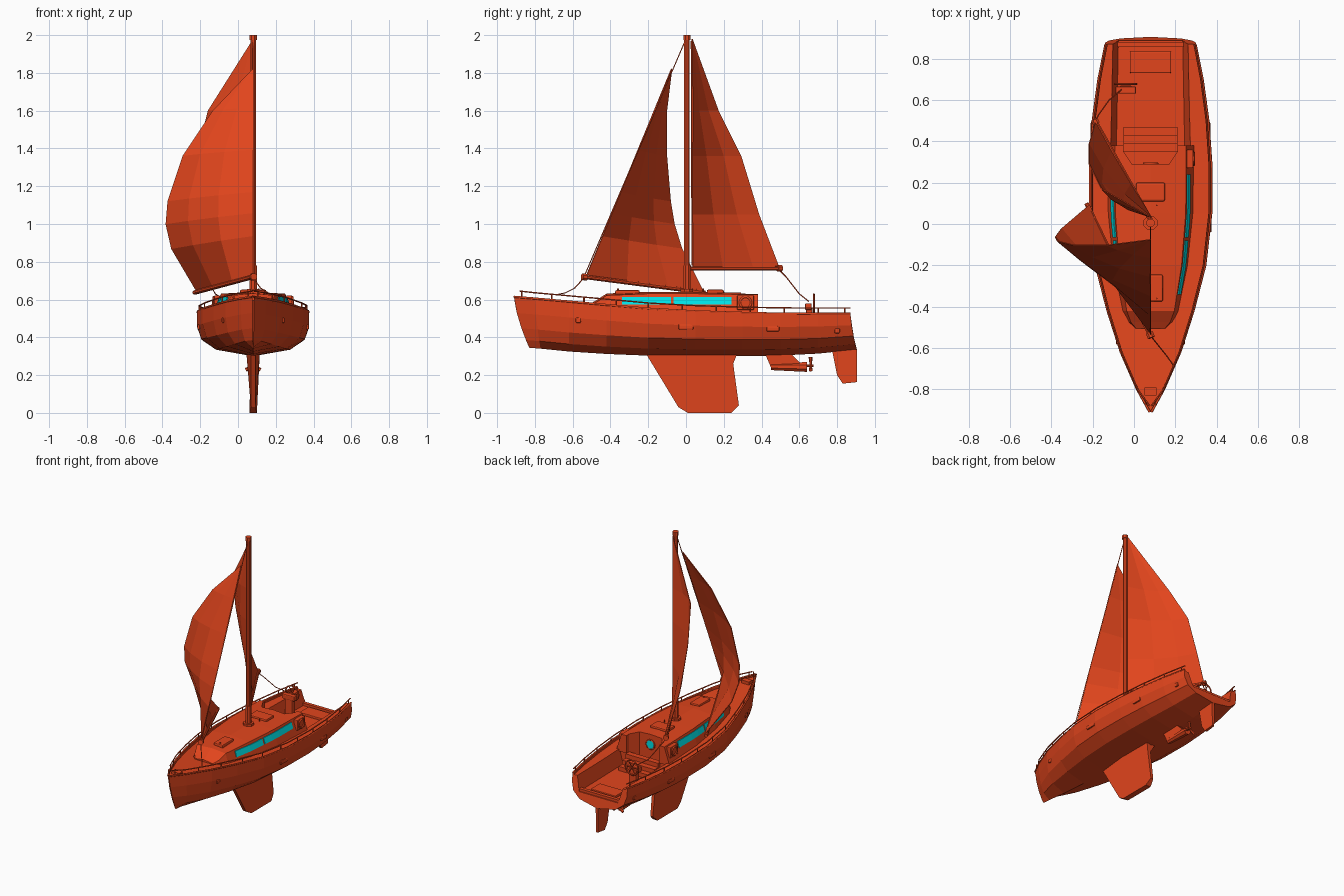
import bpy, bmesh, math
from mathutils import Vector

if "Cube" in bpy.data.objects:
    bpy.data.objects.remove(bpy.data.objects["Cube"])

CENTRE_X = 0.08  # the hull's centre line; all parts are modelled about x = 0


def material(name, rgb):
    m = bpy.data.materials.new(name)
    m.use_nodes = True
    m.diffuse_color = (*rgb, 1)
    m.node_tree.nodes["Principled BSDF"].inputs["Base Color"].default_value = (*rgb, 1)
    return m


RED = material("orange_red", (0.76, 0.06, 0.012))
TEAL = material("window_teal", (0, 0.83, 0.88))


def finish(name, bm, mat=RED):
    bmesh.ops.recalc_face_normals(bm, faces=bm.faces)
    me = bpy.data.meshes.new(name)
    bm.to_mesh(me)
    bm.free()
    me.materials.append(mat)
    ob = bpy.data.objects.new(name, me)
    ob.location.x = CENTRE_X
    bpy.context.collection.objects.link(ob)
    return ob


def loft(name, rings, closed=True, mat=RED):
    """Skin a row of equal-length rings; closed rings are capped."""
    bm = bmesh.new()
    vs = [[bm.verts.new(p) for p in r] for r in rings]
    n = len(rings[0])
    for a, b in zip(vs, vs[1:]):
        for i in range(n if closed else n - 1):
            j = (i + 1) % n
            bm.faces.new((a[i], a[j], b[j], b[i]))
    if closed:
        bm.faces.new(vs[0])
        bm.faces.new(vs[-1])
    else:
        bmesh.ops.remove_doubles(bm, verts=bm.verts, dist=0.0005)
    return finish(name, bm, mat)


def box(name, lo, hi, bevel=0.0):
    x0, y0, z0 = lo
    x1, y1, z1 = hi
    ob = loft(name, [[(x0, y0, z), (x1, y0, z), (x1, y1, z), (x0, y1, z)] for z in (z0, z1)])
    if bevel:
        m = ob.modifiers.new("bevel", 'BEVEL')
        m.width, m.segments = bevel, 2
    return ob


def rod(name, a, b, r, sides=8, r2=None, mat=RED):
    a, b = Vector(a), Vector(b)
    q = (b - a).to_track_quat('Z', 'Y')
    rings = []
    for p, rad in ((a, r), (b, r if r2 is None else r2)):
        angles = [2 * math.pi * (i + 0.5) / sides for i in range(sides)]
        rings.append([p + q @ Vector((rad * math.cos(t), rad * math.sin(t), 0)) for t in angles])
    return loft(name, rings, mat=mat)


def tube(name, pts, r, cyclic=False):
    cu = bpy.data.curves.new(name, 'CURVE')
    cu.dimensions, cu.bevel_depth, cu.bevel_resolution = '3D', r, 1
    sp = cu.splines.new('POLY')
    sp.points.add(len(pts) - 1)
    for p, c in zip(sp.points, pts):
        p.co = (*c, 1)
    sp.use_cyclic_u = cyclic
    cu.materials.append(RED)
    ob = bpy.data.objects.new(name, cu)
    ob.location.x = CENTRE_X
    bpy.context.collection.objects.link(ob)
    return ob


def ring(name, centre, axis, radius, r):
    q = Vector(axis).to_track_quat('Z', 'Y')
    ts = [2 * math.pi * i / 14 for i in range(14)]
    return tube(name, [Vector(centre) + q @ Vector((radius * math.cos(t), radius * math.sin(t), 0)) for t in ts], r, True)


def lookup(table, y):
    for a, b in zip(table, table[1:]):
        if y <= b[0]:
            t = max(0, (y - a[0]) / (b[0] - a[0]))
            return [p + (q - p) * t for p, q in zip(a, b)]
    return table[-1]


def cut(target, cutter):
    m = target.modifiers.new("cut", 'BOOLEAN')
    m.operation, m.solver, m.object = 'DIFFERENCE', 'EXACT', cutter
    bpy.context.view_layer.objects.active = target
    bpy.ops.object.modifier_apply(modifier=m.name)


# Hull: y, half width, sheer height, keel height, rake of the lower edge
HULL = [(-0.91, 0.004, 0.615, 0.345, 0.08), (-0.8, 0.065, 0.606, 0.34, 0.03),
        (-0.62, 0.145, 0.59, 0.325, 0), (-0.42, 0.21, 0.572, 0.312, 0),
        (-0.2, 0.268, 0.552, 0.303, 0), (0.05, 0.297, 0.538, 0.3, 0), (0.3, 0.297, 0.53, 0.3, 0),
        (0.5, 0.283, 0.526, 0.304, 0), (0.7, 0.255, 0.525, 0.314, 0), (0.87, 0.22, 0.525, 0.335, 0.035)]
SECTION = [(0.66, 0.15), (0.92, 0.38), (1, 0.68), (1, 1), (0.94, 1), (0.94, 0.94)]


def hull_ring(y, w, top, low, rake):
    right = [(w * f, y + rake * (1 - h) ** 1.5, low + (top - low) * h) for f, h in SECTION]
    return [(0, y + rake, low)] + right + [(-a, b, c) for a, b, c in reversed(right)]


hull = loft("hull", [hull_ring(*s) for s in HULL])

# Cabin: y, base half width, roof half width, roof height
CABIN = [(-0.505, 0.085, 0.07, 0.575), (-0.475, 0.125, 0.095, 0.592), (-0.42, 0.15, 0.115, 0.628),
         (-0.2, 0.19, 0.15, 0.637), (0.05, 0.212, 0.17, 0.637), (0.38, 0.215, 0.172, 0.632)]
cabin = loft("cabin", [[(-b, y, 0.5), (b, y, 0.5), (t, y, z - 0.006), (0, y, z + 0.004), (-t, y, z - 0.006)]
                       for y, b, t, z in CABIN])

# Cockpit well and companionway notch
well = loft("cockpit_cutter", [[(-w, 0.37, z), (w, 0.37, z), (w * 0.93, 1, z), (-w * 0.93, 1, z)]
                               for w, z in ((0.165, 0.41), (0.205, 0.56))])
notch = loft("companionway_cutter", [[(-0.13, 0.42, z), (-0.13, 0.35, z), (-0.09, 0.29, z),
                                      (0.09, 0.29, z), (0.13, 0.35, z), (0.13, 0.42, z)] for z in (0.42, 0.7)])
cut(hull, well)
cut(hull, notch)
cut(cabin, notch)
for c in (well, notch):
    bpy.data.objects.remove(c)
box("transom_lip", (-0.165, 0.855, 0.38), (0.165, 0.88, 0.428))
for i in range(3):
    box("companionway_step", (-0.13, 0.35, 0.4), (0.13, 0.39 + 0.04 * i, 0.5 - 0.03 * i))

# Porthole in the companionway door
rod("door_porthole", (0, 0.288, 0.565), (0, 0.296, 0.565), 0.03, 12, mat=TEAL)
ring("porthole_rim", (0, 0.293, 0.565), (0, 1, 0), 0.033, 0.005)

# Hatches
box("roof_hatch", (-0.07, 0.11, 0.63), (0.07, 0.2, 0.652), 0.008)
box("fore_hatch", (-0.015, -0.375, 0.62), (0.06, -0.245, 0.65), 0.008)
box("stern_hatch", (-0.1, 0.73, 0.4), (0.1, 0.835, 0.426), 0.005)
for y in (0.09, -0.36):
    rod("roof_cleat", (0.03, y, 0.63), (0.03, y, 0.658), 0.004, 6)

# Parts repeated on both sides
for s in (1, -1):
    # Cabin windows as thin plates on the sloping sides
    for y0, y1 in ((-0.34, -0.08), (-0.065, 0.24)):
        rings = []
        for i in range(5):
            y = y0 + (y1 - y0) * i / 4
            _, b, t, z = lookup(CABIN, y)
            row = []
            for h, out in ((0.573, 0), (0.573, 0.005), (0.614, 0.005), (0.614, 0)):
                row.append((s * (b + (t - b) * (h - 0.5) / (z - 0.506) + out), y, h))
            rings.append(row)
        loft("cabin_window", rings, mat=TEAL)
    # Side ring panel
    box("vent_panel", (s * 0.175, 0.27, 0.545), (s * 0.207, 0.36, 0.622), 0.006)
    ring("vent_ring", (s * 0.209, 0.315, 0.584), (1, 0, 0), 0.03, 0.006)
    # Hull ports
    for y, z, half in ((-0.57, 0.49, 0.014), (0, 0.455, 0.04), (0.46, 0.445, 0.034), (0.8, 0.435, 0.014)):
        _, w, top, low, _ = lookup(HULL, y)
        h = (z - low) / (top - low)
        x = s * w * (1 if h > 0.68 else 0.92 + 0.08 * (h - 0.38) / 0.3)
        box("hull_port", (x - 0.007, y - half, z - 0.014), (x + 0.007, y + half, z + 0.014), 0.006)
    # Toe rail, guard rail and stanchions
    toe, guard = [], []
    for y, w, top, *_ in HULL:
        toe.append((s * w * 0.985, y, top))
        guard.append((s * w * 0.96, max(y, -0.88), top + 0.03))
    tube("toe_rail", toe, 0.006)
    tube("guard_rail", guard, 0.004)
    for y in (-0.87, -0.71, -0.54, -0.37, -0.2, -0.02, 0.16, 0.34, 0.52, 0.7, 0.84):
        _, w, top, *_ = lookup(HULL, y)
        rod("stanchion", (s * w * 0.96, y, top - 0.01), (s * w * 0.96, y, top + 0.03), 0.004, 6)
box("bow_plate", (-0.03, -0.83, 0.59), (0.03, -0.79, 0.612))


# Underwater parts: outline in (y, z) given half thickness at each point
def foil(name, outline):
    def side(sign):
        return [(sign * t, y, z) for y, z, t in outline]
    return loft(name, [side(-1), side(1)])


foil("keel", [(-0.21, 0.31, 0.012), (-0.04, 0.03, 0.012), (0.01, 0, 0.02), (0.24, 0, 0.02),
              (0.28, 0.04, 0.01), (0.25, 0.26, 0.012), (0.27, 0.31, 0.035), (0.02, 0.31, 0.035)])
foil("rudder", [(0.77, 0.35, 0.012), (0.8, 0.2, 0.012), (0.83, 0.155, 0.01), (0.905, 0.163, 0.008),
                (0.905, 0.335, 0.01)])
foil("drive_leg", [(0.42, 0.31, 0.02), (0.45, 0.24, 0.015), (0.52, 0.235, 0.018), (0.6, 0.25, 0.015),
                   (0.6, 0.27, 0.015), (0.56, 0.31, 0.02)])
rod("drive_pod", (0, 0.45, 0.245), (0, 0.64, 0.243), 0.02, 8, 0.028)
rod("propeller_shaft", (0, 0.63, 0.25), (0, 0.675, 0.25), 0.008)
for i in range(3):
    a = 2 * math.pi * i / 3
    tip = (0.045 * math.sin(a), 0.66, 0.25 + 0.045 * math.cos(a))
    rod("propeller_blade", (0, 0.66, 0.25), tip, 0.005, 6, 0.011)

# Helm
box("helm_pedestal", (-0.15, 0.635, 0.4), (-0.09, 0.67, 0.56), 0.008)
box("helm_console", (-0.17, 0.63, 0.545), (-0.07, 0.665, 0.58), 0.006)
HUB = Vector((-0.12, 0.677, 0.577))
ring("helm_wheel", HUB, (0, 1, 0), 0.053, 0.005)
for i in range(3):
    a = math.pi * i / 3
    d = Vector((0.053 * math.cos(a), 0, 0.053 * math.sin(a)))
    rod("wheel_spoke", HUB - d, HUB + d, 0.003, 6)

# Mast and booms
rod("mast", (0, 0.005, 0.62), (0, 0.005, 1.99), 0.016)
rod("mast_foot", (0, 0.005, 0.63), (0, 0.005, 0.655), 0.036)
rod("mast_sleeve", (0, 0.005, 0.65), (0, 0.005, 0.78), 0.021)
rod("mast_cap", (0, 0.005, 1.975), (0, 0.005, 2), 0.021)
rod("sail_track", (0, 0.034, 0.78), (0, 0.03, 1.97), 0.005, 6)
rod("main_boom", (0, 0.02, 0.765), (-0.27, 0.5, 0.765), 0.012)
rod("main_boom_end", (-0.262, 0.485, 0.765), (-0.272, 0.505, 0.765), 0.019)
rod("jib_boom", (0, -0.54, 0.72), (-0.31, 0.1, 0.637), 0.012)
rod("jib_boom_end", (0.004, -0.55, 0.721), (-0.006, -0.525, 0.718), 0.019)


# Sails: rows run from the luff to the leech with a leeward belly
def sail(name, luff_low, luff_high, leech, belly):
    a, b = Vector(luff_low), Vector(luff_high)
    z0, z1 = leech[0][2], leech[-1][2]
    rows = []
    for p in leech:
        t = (p[2] - z0) / (z1 - z0)
        start, end = a.lerp(b, t), Vector(p)
        bulge = Vector((-0.86, -0.5, 0)) * belly * math.sin(math.pi * min(1, t + 0.05))
        rows.append([start.lerp(end, u) + bulge * 4 * u * (1 - u) for u in (0, 0.35, 0.7, 1)])
    ob = loft(name, rows, closed=False)
    ob.modifiers.new("thickness", 'SOLIDIFY').thickness = 0.005


sail("main_sail", (0, 0.035, 0.775), (0, 0.03, 1.98),
     [(-0.27, 0.49, 0.775), (-0.3, 0.385, 1.05), (-0.3, 0.29, 1.36), (-0.24, 0.17, 1.6), (0, 0.032, 1.98)], 0.04)
sail("jib_sail", (0, -0.525, 0.73), (0, -0.075, 1.82),
     [(-0.3, 0.09, 0.65), (-0.43, -0.02, 0.87), (-0.46, -0.06, 1), (-0.45, -0.08, 1.12),
      (-0.37, -0.1, 1.36), (-0.21, -0.1, 1.6), (0, -0.073, 1.82)], 0.03)

# Running lines
tube("forestay", [(0, 0, 1.98), (0, -0.54, 0.72)], 0.003)
tube("main_sheet", [(-0.27, 0.49, 0.76), (-0.25, 0.53, 0.72), (-0.2, 0.6, 0.63), (-0.14, 0.65, 0.59)], 0.003)
tube("jib_sheet", [(0, -0.54, 0.715), (0.04, -0.59, 0.66), (0.08, -0.64, 0.635), (0.115, -0.69, 0.625)], 0.003)
